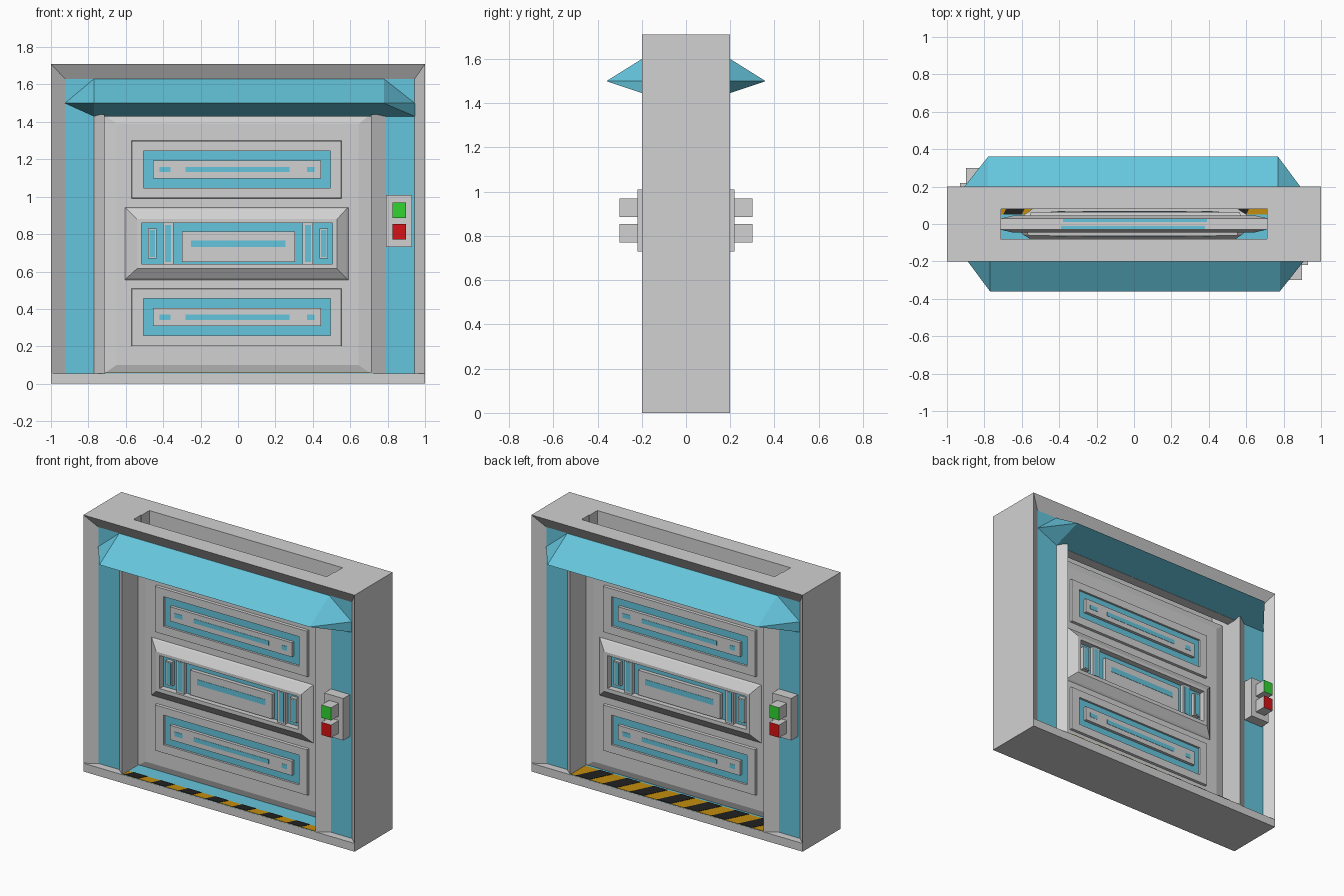
import bpy
import bmesh
from math import pi
from mathutils import Matrix

cube = bpy.data.objects.get("Cube")
if cube:
    bpy.data.objects.remove(cube)


def material(name, rgb):
    m = bpy.data.materials.new(name)
    m.use_nodes = True
    color = (*rgb, 1)
    m.diffuse_color = color
    m.node_tree.nodes["Principled BSDF"].inputs["Base Color"].default_value = color
    return m


GREY = material("light grey", (0.64, 0.64, 0.64))
BLUE = material("sky blue", (0.13, 0.56, 0.72))
YELLOW = material("warning yellow", (0.54, 0.27, 0.004))
BLACK = material("warning black", (0.015, 0.015, 0.015))
GREEN = material("button green", (0.03, 0.66, 0.03))
RED = material("button red", (0.66, 0.006, 0.008))


def finish(name, bm, mats, twin=True):
    """Create the object, plus a copy turned half round for the back."""
    bmesh.ops.recalc_face_normals(bm, faces=bm.faces)
    mesh = bpy.data.meshes.new(name)
    bm.to_mesh(mesh)
    bm.free()
    for m in mats:
        mesh.materials.append(m)
    ob = bpy.data.objects.new(name, mesh)
    bpy.context.collection.objects.link(ob)
    if twin:
        back = bpy.data.objects.new("back_" + name, mesh)
        back.matrix_world = Matrix.Rotation(pi, 4, "Z")
        bpy.context.collection.objects.link(back)
    return ob


def loft(name, loops, mats=(GREY,), end=0, twin=True):
    """Rectangles (x0, x1, z0, z1, y) joined in order; the last one is filled."""
    bm = bmesh.new()
    rings = [[bm.verts.new(p) for p in ((a, y, c), (b, y, c), (b, y, d), (a, y, d))]
             for a, b, c, d, y in loops]
    bm.faces.new(rings[0])
    for r, s in zip(rings, rings[1:]):
        for i in range(4):
            j = (i + 1) % 4
            bm.faces.new((r[i], r[j], s[j], s[i]))
    bm.faces.new(rings[-1]).material_index = end
    return finish(name, bm, mats, twin)


def box(name, x0, x1, z0, z1, y0, y1, mat=GREY, twin=True, front=None):
    mats = (mat, front) if front else (mat,)
    return loft(name, [(x0, x1, z0, z1, y0), (x0, x1, z0, z1, y1)], mats,
                1 if front else 0, twin)


def prism(name, points, axis, lo, hi, mats=(GREY,), rule=None, twin=True):
    """Extrude a profile along z (points are x, y) or along x (points are y, z)."""
    bm = bmesh.new()

    def place(p, t):
        return (p[0], p[1], t) if axis == "z" else (t, p[0], p[1])

    face = bm.faces.new([bm.verts.new(place(p, lo)) for p in points])
    out = bmesh.ops.extrude_face_region(bm, geom=[face])
    shift = (0, 0, hi - lo) if axis == "z" else (hi - lo, 0, 0)
    bmesh.ops.translate(bm, vec=shift,
                        verts=[v for v in out["geom"] if isinstance(v, bmesh.types.BMVert)])
    if rule:
        for f in bm.faces:
            f.material_index = rule(f)
    return finish(name, bm, mats, twin)


# Frame: base, side columns with blue recessed fronts, top rim around a slot
box("base", -1, 1, 0, 0.055, 0.2, -0.2, twin=False)


def recessed(f):
    return int(all(abs(v.co.y + 0.15) < 0.001 for v in f.verts))


for side, rim, jamb, door in (("right", -0.925, -0.77, -0.715), ("left", 0.945, 0.79, 0.71)):
    edge = -1 if rim < 0 else 1
    prism(side + "_column",
          [(edge, -0.2), (rim, -0.15), (door, -0.15), (door, 0), (edge, 0)],
          "z", 0.055, 1.71, (GREY, BLUE), recessed)
    prism(side + "_jamb", [(jamb, -0.15), (door, -0.2), (door, -0.15)], "z", 0.055, 1.44)
prism("top_rim", [(-0.2, 1.71), (-0.15, 1.63), (-0.08, 1.63), (-0.08, 1.71)], "x", -1, 1)
box("header", -0.72, 0.72, 1.43, 1.64, -0.08, -0.15)

# Blue hood with tapered ends
bm = bmesh.new()
for x, z in ((-0.925, 1.5), (-0.77, 1.63), (0.78, 1.63), (0.945, 1.5), (0.945, 1.43), (-0.77, 1.43)):
    bm.verts.new((x, -0.152, z))
for x in (-0.77, 0.78):
    bm.verts.new((x, -0.36, 1.5))
bmesh.ops.convex_hull(bm, input=bm.verts)
finish("hood", bm, (BLUE,))

# Threshold with warning stripes, wider at the back
box("threshold", -0.71, 0.71, 0.05, 0.057, 0.199, -0.199, BLUE, twin=False)
for name, y0, y1 in (("front", -0.199, -0.14), ("back", 0.05, 0.199)):
    box(name + "_stripe_base", -0.71, 0.71, 0.055, 0.059, y1, y0, YELLOW, twin=False)
    lean = (y1 - y0) * 0.5
    for i in range(7):
        x = -0.7 + i * 0.2
        prism(f"{name}_stripe_{i + 1}",
              [(x, y0), (x + 0.1, y0), (x + 0.1 + lean, y1), (x + lean, y1)],
              "z", 0.056, 0.061, (BLACK,), twin=False)

# Door leaf with a softly sloped border
loft("door", [(-0.715, 0.71, 0.055, 1.44, 0), (-0.715, 0.71, 0.055, 1.44, -0.03),
              (-0.65, 0.645, 0.1, 1.39, -0.045)])
for x0, x1, mat in ((-0.69, -0.42, GREY), (-0.39, 0.38, BLUE), (0.42, 0.69, GREY)):
    box("door_top_strip", x0, x1, 1.435, 1.445, -0.012, -0.026, mat)


def slot(name, x0, x1, z0, z1, y):
    box(name, x0, x1, z0, z1, y + 0.002, y - 0.002, BLUE)


# Upper and lower door panels
for name, z in (("lower", 0.2), ("upper", 0.99)):
    hole = (-0.505, 0.495, z + 0.057, z + 0.255)
    loft(name + "_panel", [(-0.57, 0.555, z, z + 0.31, -0.04),
                           (-0.567, 0.552, z + 0.003, z + 0.307, -0.062),
                           (*hole, -0.062), (*hole, -0.048)], (GREY, BLUE), 1)
    box(name + "_bar", -0.455, 0.445, z + 0.108, z + 0.204, -0.045, -0.068)
    for x0, x1 in ((-0.42, -0.36), (-0.28, 0.275), (0.37, 0.41)):
        slot(name + "_slot", x0, x1, z + 0.141, z + 0.17, -0.068)

# Middle door panel: sloped surround, recess, ribs and centre block
hole = (-0.515, 0.505, 0.64, 0.86)
loft("middle_panel", [(-0.61, 0.595, 0.55, 0.945, -0.04), (-0.595, 0.58, 0.565, 0.935, -0.055),
                      (-0.54, 0.53, 0.615, 0.88, -0.09),
                      (*hole, -0.09), (*hole, -0.05)], (GREY, BLUE), 1)
for side, s in (("right", -1), ("left", 1)):
    for part, a, b, z0, z1, rim in (("outer", 0.435, 0.482, 0.67, 0.83, 0.008),
                                    ("inner", 0.345, 0.402, 0.64, 0.86, 0.012)):
        x0, x1 = sorted((s * a, s * b))
        box(f"{side}_{part}_rib", x0, x1, z0, z1, -0.045, -0.075)
        slot(f"{side}_{part}_rib_slot", x0 + rim, x1 - rim, z0 + rim, z1 - rim, -0.075)
box("centre_block", -0.3, 0.305, 0.65, 0.815, -0.045, -0.075)
slot("centre_slot", -0.25, 0.255, 0.73, 0.767, -0.075)

# Control box with coloured button faces
box("control_plate", 0.79, 0.93, 0.73, 1.01, -0.14, -0.22)
box("open_button", 0.825, 0.897, 0.885, 0.97, -0.21, -0.3, front=GREEN)
box("close_button", 0.825, 0.897, 0.77, 0.855, -0.21, -0.3, front=RED)
